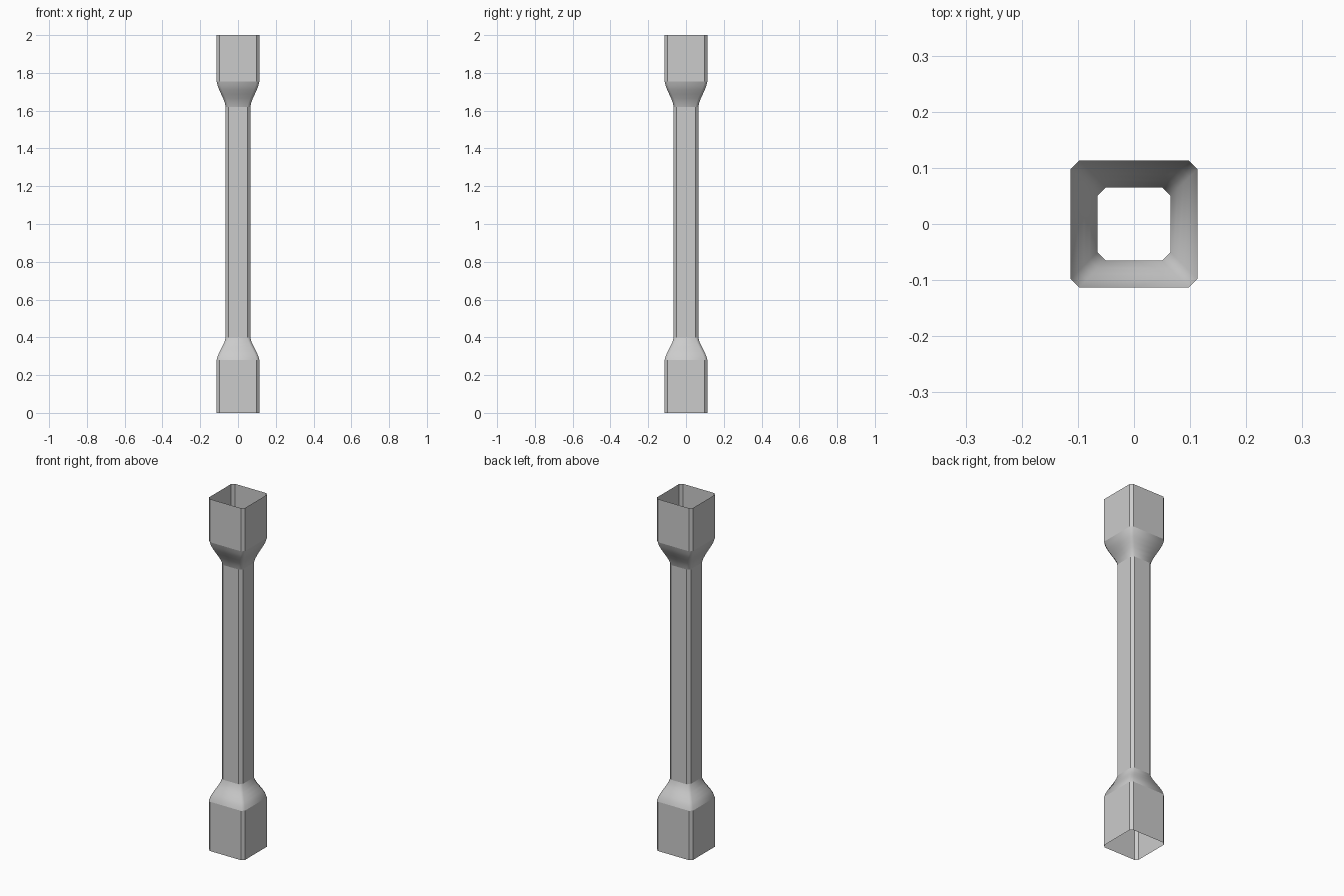
import bpy
import bmesh

cube = bpy.data.objects.get("Cube")
if cube:
    bpy.data.objects.remove(cube, do_unlink=True)

# Plain grey metal
grey = bpy.data.materials.new("plain grey")
grey.use_nodes = True
grey.diffuse_color = (0.6, 0.6, 0.6, 1)
grey.node_tree.nodes["Principled BSDF"].inputs["Base Color"].default_value = (0.6, 0.6, 0.6, 1)

WIDE, NARROW, CHAMFER = 0.113, 0.065, 0.015
STEPS = 6


def flare(z0, z1, r0, r1):
    """Eased transition between two half widths."""
    rows = []
    for i in range(STEPS + 1):
        t = i / STEPS
        ease = 0.35 * t + 0.65 * t * t * (3 - 2 * t)
        rows.append((z0 + (z1 - z0) * t, r0 + (r1 - r0) * ease))
    return rows


def section(r):
    """Square outline with chamfered corners."""
    c = r - CHAMFER
    return [(r, -c), (r, c), (c, r), (-c, r), (-r, c), (-r, -c), (-c, -r), (c, -r)]


# Heights and half widths from the bottom socket to the top socket
lower = flare(0.28, 0.40, WIDE, NARROW)
upper = flare(1.62, 1.755, NARROW, WIDE)
profile = [(0, WIDE)] + lower + upper + [(2, WIDE)]
creases = [lower[0][0], lower[-1][0], upper[0][0], upper[-1][0]]

# Open-ended tube shell lofted through the sections
bm = bmesh.new()
rings = [[bm.verts.new((x, y, z)) for x, y in section(r)] for z, r in profile]
for a, b in zip(rings, rings[1:]):
    for i in range(8):
        j = (i + 1) % 8
        bm.faces.new((a[i], a[j], b[j], b[i])).smooth = True

# Hard chamfers on the straight runs, and creases where the flares begin and end
for e in bm.edges:
    z0, z1 = (v.co.z for v in e.verts)
    straight = abs(z1 - z0) > 0.1
    ring = abs(z1 - z0) < 0.001 and any(abs(z0 - c) < 0.001 for c in creases)
    e.smooth = not (straight or ring)

mesh = bpy.data.meshes.new("square_tube")
bm.to_mesh(mesh)
bm.free()
mesh.materials.append(grey)
tube = bpy.data.objects.new("square_tube", mesh)
bpy.context.collection.objects.link(tube)
